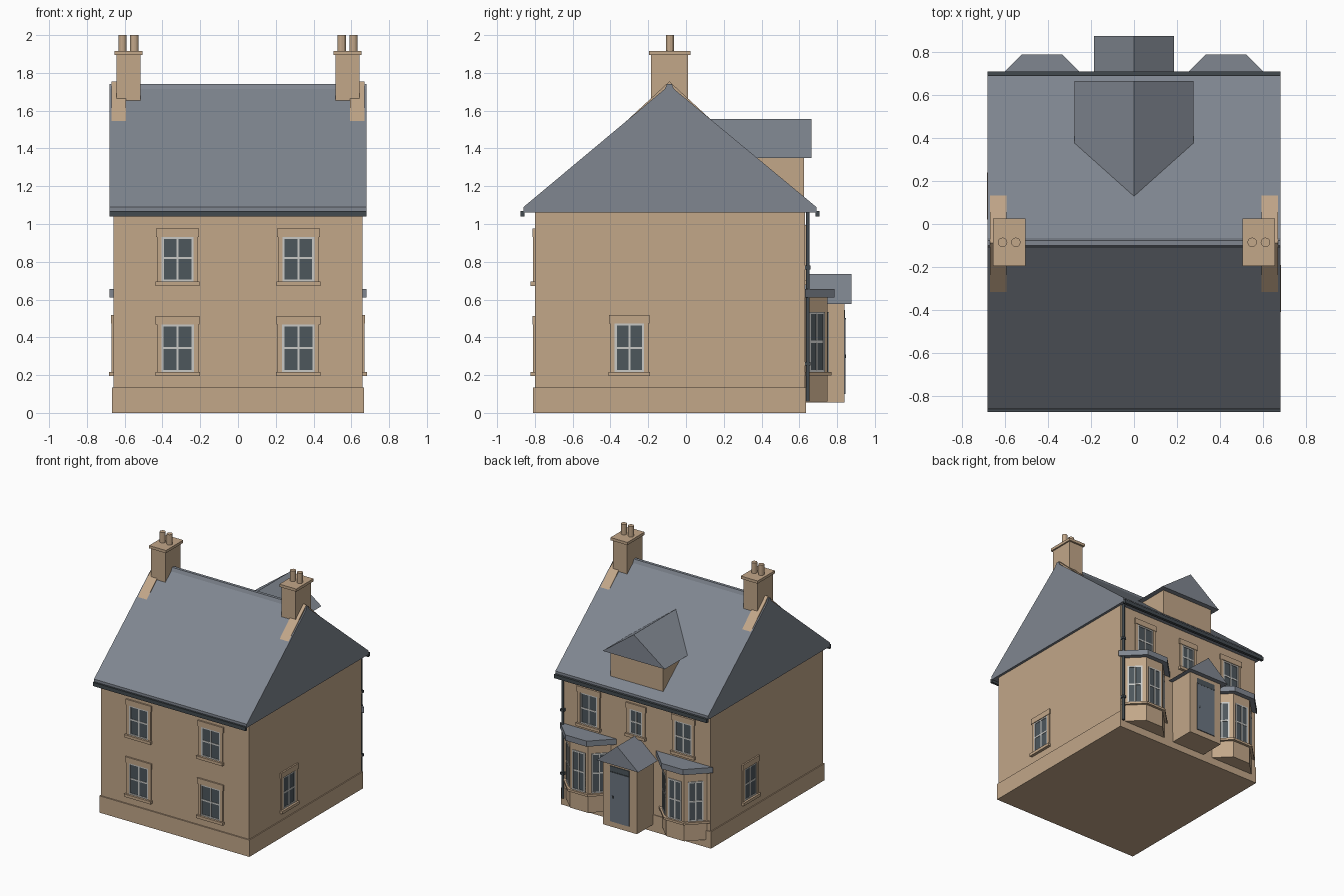
import bpy, bmesh, math
from mathutils import Matrix, Vector

if "Cube" in bpy.data.objects:
    bpy.data.objects.remove(bpy.data.objects["Cube"])


def material(name, rgb):
    m = bpy.data.materials.new(name)
    m.diffuse_color = (*rgb, 1)
    m.use_nodes = True
    m.node_tree.nodes["Principled BSDF"].inputs["Base Color"].default_value = m.diffuse_color
    return m


STONE = material("sandstone", (0.54, 0.385, 0.25))
SLATE = material("slate", (0.215, 0.24, 0.28))
GLASS = material("window_glass", (0.075, 0.095, 0.108))
FRAME = material("painted_frame", (0.58, 0.58, 0.56))
IRON = material("dark_iron", (0.055, 0.068, 0.078))
DOOR = material("door_paint", (0.15, 0.18, 0.22))


def finish(name, bm, mats):
    bmesh.ops.recalc_face_normals(bm, faces=bm.faces)
    me = bpy.data.meshes.new(name)
    bm.to_mesh(me)
    bm.free()
    for m in mats:
        me.materials.append(m)
    ob = bpy.data.objects.new(name, me)
    bpy.context.collection.objects.link(ob)
    return ob


def boxes(name, parts, mat=Matrix()):
    """parts: (material, (x0, x1), (y0, y1), (z0, z1))"""
    bm = bmesh.new()
    mats = []
    for m, x, y, z in parts:
        if m not in mats:
            mats.append(m)
        size = Vector((x[1] - x[0], y[1] - y[0], z[1] - z[0]))
        mid = Vector((sum(x) / 2, sum(y) / 2, sum(z) / 2))
        r = bmesh.ops.create_cube(bm, size=1, matrix=mat @ Matrix.Translation(mid) @ Matrix.Diagonal((*size, 1)))
        for f in {f for v in r["verts"] for f in v.link_faces}:
            f.material_index = mats.index(m)
    return finish(name, bm, mats)


def prism(name, m, pts, axis, a, b):
    """Extrude a 2D outline along an axis from a to b."""
    def place(p, t):
        return {"x": (t, p[0], p[1]), "y": (p[0], t, p[1]), "z": (p[0], p[1], t)}[axis]
    bm = bmesh.new()
    lo = [bm.verts.new(place(p, a)) for p in pts]
    hi = [bm.verts.new(place(p, b)) for p in pts]
    bm.faces.new(lo)
    bm.faces.new(hi)
    n = len(pts)
    for i in range(n):
        bm.faces.new((lo[i], lo[(i + 1) % n], hi[(i + 1) % n], hi[i]))
    return finish(name, bm, [m])


def cylinder(name, m, x, y, z0, z1, r, sides=12):
    bm = bmesh.new()
    bmesh.ops.create_cone(bm, cap_ends=True, segments=sides, radius1=r, radius2=r, depth=z1 - z0,
                          matrix=Matrix.Translation((x, y, (z0 + z1) / 2)))
    return finish(name, bm, [m])


def window(name, x, y, turn, w, z0, z1, surround=True, zbar=None):
    """Sash window on a wall; turn 0 faces the front."""
    h, b = w / 2, 0.011
    zm = zbar or (z0 + z1) / 2
    p = [(GLASS, (-h, h), (-0.002, 0.01), (z0, z1)),
         (FRAME, (-h, -h + b), (-0.006, 0.01), (z0, z1)),
         (FRAME, (h - b, h), (-0.006, 0.01), (z0, z1)),
         (FRAME, (-h, h), (-0.006, 0.01), (z0, z0 + b)),
         (FRAME, (-h, h), (-0.006, 0.01), (z1 - b, z1)),
         (FRAME, (-0.005, 0.005), (-0.005, 0.01), (z0, z1)),
         (FRAME, (-h, h), (-0.005, 0.01), (zm - 0.006, zm + 0.006))]
    if surround:
        s = 0.024
        p += [(STONE, (-h - s, -h), (-0.009, 0.01), (z0, z1)),
              (STONE, (h, h + s), (-0.009, 0.01), (z0, z1)),
              (STONE, (-h - s - 0.006, h + s + 0.006), (-0.012, 0.01), (z1, z1 + 0.045)),
              (STONE, (-h - s - 0.008, h + s + 0.008), (-0.023, 0.01), (z0 - 0.023, z0))]
    boxes(name, p, Matrix.Translation((x, y, 0)) @ Matrix.Rotation(math.radians(turn), 4, "Z"))


# Main walls and plinth
boxes("walls", [(STONE, (-0.66, 0.66), (-0.80, 0.63), (0, 1.07))])
boxes("plinth", [(STONE, (-0.668, 0.668), (-0.81, 0.636), (0, 0.135))])

# Main roof, ridge and gutters
prism("main_roof", SLATE, [(-0.86, 1.06), (-0.86, 1.09), (-0.088, 1.735), (0.69, 1.09), (0.69, 1.06)],
      "x", -0.68, 0.68)
prism("ridge_cap", SLATE, [(-0.112, 1.715), (-0.1, 1.742), (-0.076, 1.742), (-0.064, 1.715)], "x", -0.68, 0.68)
boxes("gutters", [(IRON, (-0.68, 0.68), (-0.875, -0.855), (1.04, 1.07)),
                  (IRON, (-0.68, 0.68), (0.685, 0.708), (1.04, 1.07))])
cylinder("drainpipe", IRON, 0.645, 0.645, 0.06, 1.06, 0.01)
boxes("pipe_brackets", [(IRON, (0.63, 0.66), (0.63, 0.658), (z, z + 0.02)) for z in (0.25, 0.76)])

# Chimneys with sloped copings and pots
for s, side in ((-1, "left"), (1, "right")):
    cx = s * 0.58
    boxes("chimney_" + side, [(STONE, (cx - 0.063, cx + 0.063), (-0.185, 0.01), (1.62, 1.9)),
                              (STONE, (cx - 0.075, cx + 0.075), (-0.195, 0.025), (1.895, 1.917))])
    prism("coping_" + side, STONE, [(-0.375, 1.49), (-0.088, 1.755), (0.2, 1.49)], "x", s * 0.592, s * 0.67)
    for i in (-1, 1):
        cylinder("chimney_pot_" + side, STONE, cx + i * 0.031, -0.085, 1.91, 2.0, 0.022)

# Dormer on the back slope
boxes("dormer_walls", [(STONE, (-0.235, 0.235), (0.32, 0.625), (1.1, 1.355))])
prism("dormer_roof", SLATE, [(-0.277, 1.35), (0, 1.555), (0.277, 1.35)], "y", 0.1, 0.665)

# Front windows
for x in (-0.32, 0.32):
    window("front_upper_window", x, -0.80, 0, 0.168, 0.695, 0.932, zbar=0.82)
    window("front_lower_window", x, -0.80, 0, 0.172, 0.217, 0.468, zbar=0.344)

# Side windows
window("right_window", 0.66, -0.3, 90, 0.155, 0.217, 0.474, zbar=0.344)
window("left_window", -0.66, 0.13, -90, 0.155, 0.217, 0.474, zbar=0.344)

# Back upper windows
for x in (-0.42, 0.42):
    window("back_upper_window", x, 0.63, 180, 0.15, 0.70, 0.95)
window("back_middle_window", 0, 0.63, 180, 0.115, 0.735, 0.935)


# Bay windows: canted outline grown by an offset
def bay_outline(cx, grow):
    f, y = 0.08 + grow * 0.414, 0.75 + grow
    w = f + y - 0.63
    return [(cx - w, 0.63), (cx - f, y), (cx + f, y), (cx + w, 0.63)]


for cx, side in ((-0.428, "left"), (0.428, "right")):
    prism("bay_body_" + side, STONE, bay_outline(cx, 0), "z", 0.06, 0.615)
    prism("bay_sill_" + side, STONE, bay_outline(cx, 0.02), "z", 0.198, 0.216)
    prism("bay_roof_" + side, SLATE, bay_outline(cx, 0.037), "z", 0.61, 0.655)
    window("bay_front_window_" + side, cx, 0.75, 180, 0.115, 0.217, 0.535, False)
    for s in (-1, 1):
        window("bay_side_window_" + side, cx + s * 0.14, 0.69, 180 - s * 45, 0.115, 0.217, 0.535, False)

# Porch with gabled roof and door
boxes("porch_walls", [(STONE, (-0.15, 0.15), (0.6, 0.838), (0.055, 0.58))])
prism("porch_roof", SLATE, [(-0.187, 0.576), (0, 0.735), (0.187, 0.576)], "y", 0.6, 0.875)
boxes("door", [(DOOR, (-0.085, 0.085), (0.83, 0.845), (0.1, 0.50)),
               (GLASS, (-0.085, 0.085), (0.83, 0.843), (0.50, 0.545)),
               (IRON, (-0.085, 0.085), (0.83, 0.846), (0.495, 0.503)),
               (IRON, (0.055, 0.065), (0.83, 0.848), (0.29, 0.31))])
